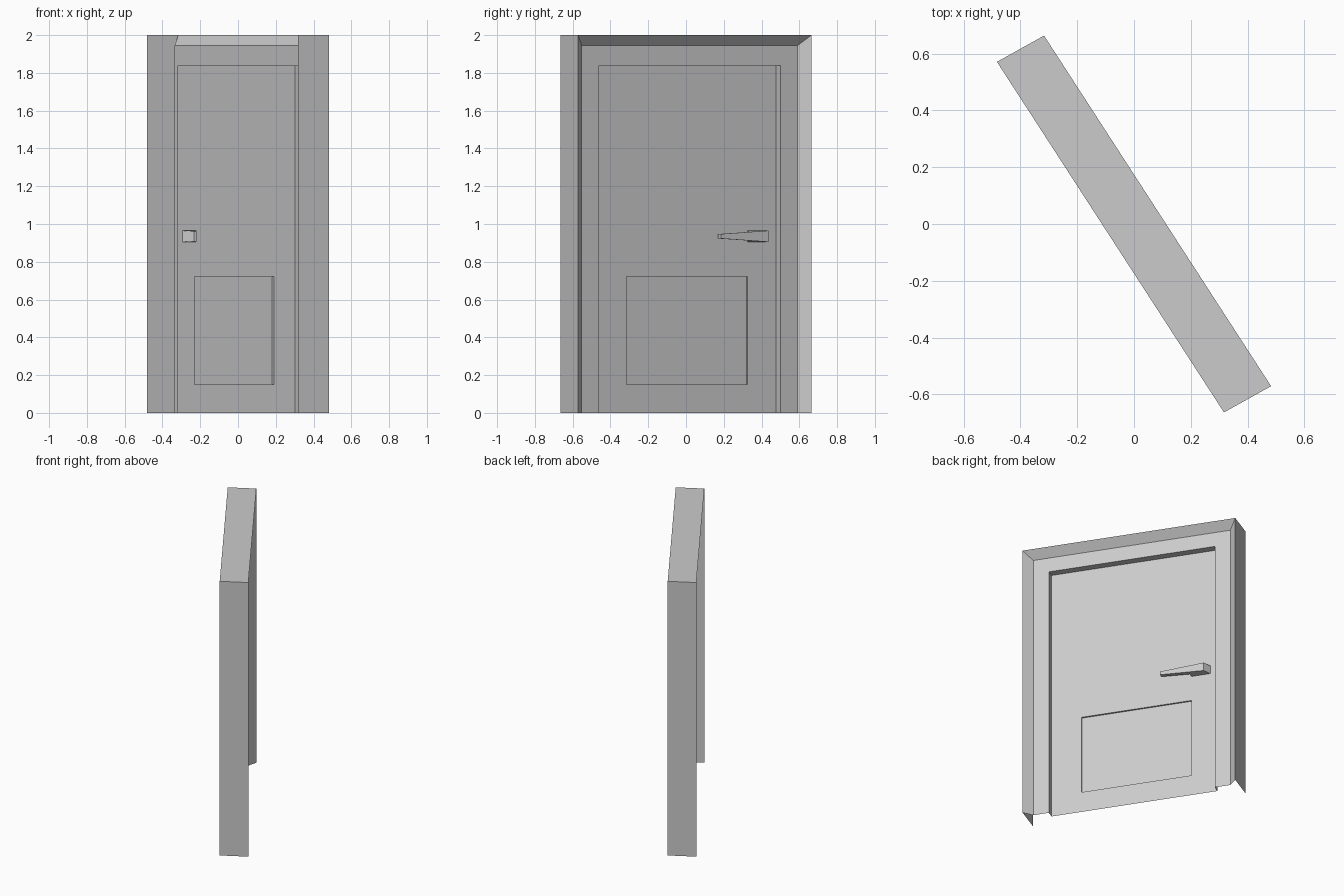
import bpy
from mathutils import Vector

if "Cube" in bpy.data.objects:
    bpy.data.objects.remove(bpy.data.objects["Cube"])

# Slightly skewed plan axes: along the wall, and through its thickness
ALONG = Vector((0.80, -1.235, 0))
THROUGH = Vector((0.166, 0.0925, 0))


def place(s, t, z):
    return ALONG * s + THROUGH * t + Vector((0, 0, z))


def make(name, verts, faces):
    mesh = bpy.data.meshes.new(name)
    mesh.from_pydata(verts, [], faces)
    mesh.update()
    obj = bpy.data.objects.new(name, mesh)
    bpy.context.collection.objects.link(obj)
    return obj


def arch_shell(name, profile):
    """Bridge successive open-bottomed arches given as (half width, depth, height)."""
    verts, faces = [], []
    for w, t, h in profile:
        verts += [place(s, t, z) for s, z in ((-w, 0), (-w, h), (w, h), (w, 0))]
    for k in range(0, 4 * (len(profile) - 1), 4):
        faces += [(k + i, k + 4 + i, k + 5 + i, k + 1 + i) for i in range(3)]
    return make(name, verts, faces)


def sheet(name, cols, rows, t, holes):
    """Flat grid at one depth, leaving the listed rectangles open."""
    n = len(rows)
    verts = [place(s, t, z) for s in cols for z in rows]
    faces = []
    for i in range(len(cols) - 1):
        for j in range(n - 1):
            cs, cz = (cols[i] + cols[i + 1]) / 2, (rows[j] + rows[j + 1]) / 2
            if not any(a < cs < b and c < cz < d for a, b, c, d in holes):
                faces.append((i * n + j, i * n + j + 1, (i + 1) * n + j + 1, (i + 1) * n + j))
    return make(name, verts, faces)


DOOR_T = -0.056
PANEL = (-0.268, 0.25, 0.15, 0.722)
GRIP = (-0.356, -0.267, 0.905, 0.965)

# Outer casing, splayed trim, frame face and door reveal
arch_shell("door_frame", [(0.5, -0.5, 2.0), (0.5, 0.5, 2.0), (0.463, 0.214, 1.945),
                          (0.39, 0.214, 1.84), (0.39, DOOR_T, 1.84)])

# Door leaf with openings for the panel and the handle
sheet("door_leaf", sorted({-0.39, 0.39, *PANEL[:2], *GRIP[:2]}),
      sorted({0, 1.84, *PANEL[2:], *GRIP[2:]}), DOOR_T, [PANEL, GRIP])

# Shallow sunken lower panel
a, b, c, d = PANEL
verts = [place(s, t, z) for t in (DOOR_T, DOOR_T - 0.06)
         for s, z in ((a, c), (b, c), (b, d), (a, d))]
make("lower_panel", verts,
     [(i, (i + 1) % 4, 4 + (i + 1) % 4, 4 + i) for i in range(4)] + [(4, 5, 6, 7)])

# Tapered lever handle: plan points with half heights
base_a, base_b = place(GRIP[0], DOOR_T, 0), place(GRIP[1], DOOR_T, 0)
plan = [(base_a, 0.03), (base_b, 0.03), (base_b + Vector((0.018, 0.009, 0)), 0.023),
        (Vector((-0.092, 0.17, 0)), 0.012), (Vector((-0.069, 0.185, 0)), 0.012),
        (base_a + Vector((0.06, 0.003, 0)), 0.03)]
verts = [p + Vector((0, 0, 0.935 + sign * h)) for sign in (-1, 1) for p, h in plan]
faces = [(i, i + 1, i + 7, i + 6) for i in range(1, 5)] + [(5, 0, 6, 11)]
faces += [(0, 5, 2, 1), (5, 4, 3, 2), (6, 7, 8, 11), (11, 8, 9, 10)]
make("lever_handle", verts, faces)
